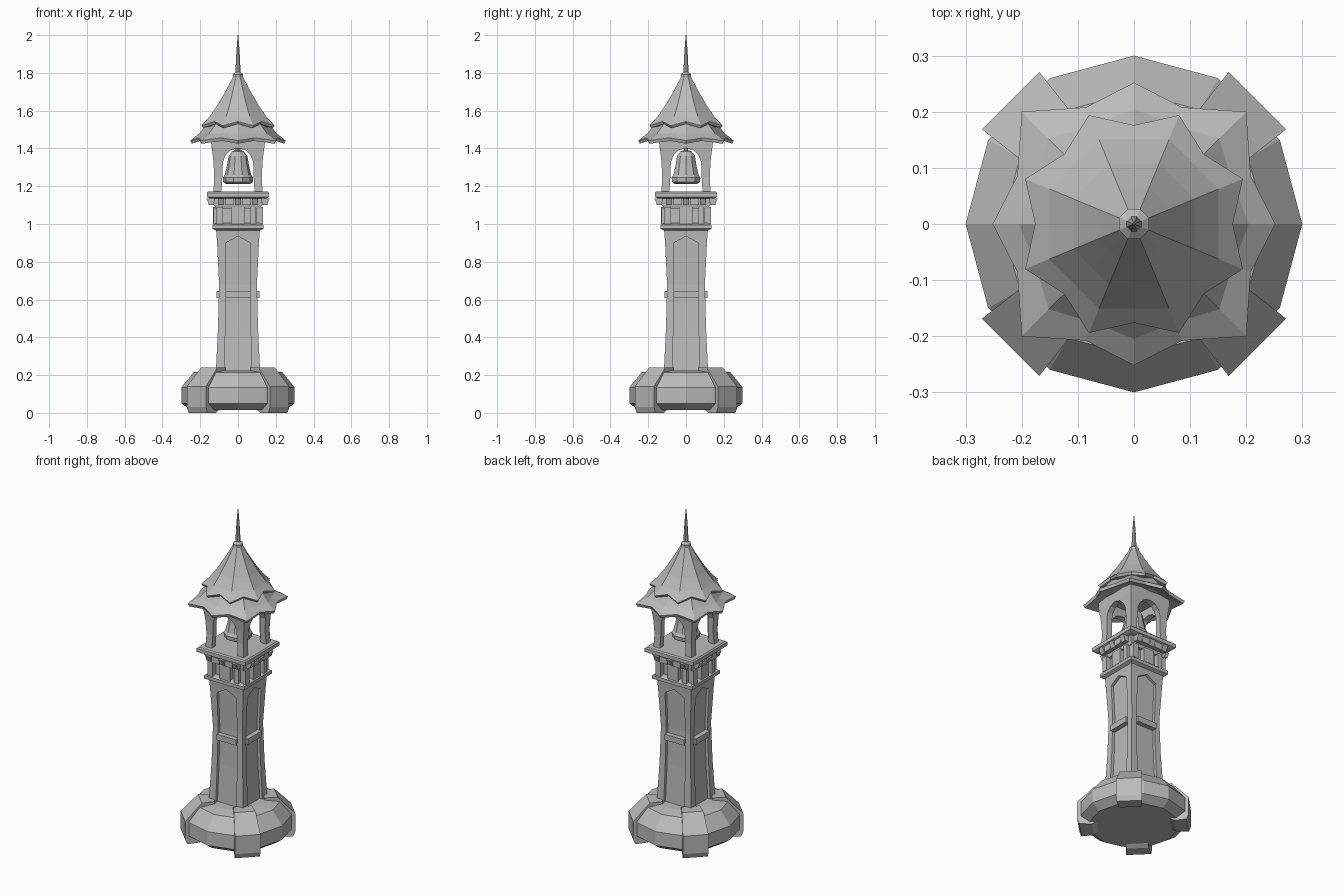
import bpy, bmesh, math
from mathutils import Matrix, Vector

cube = bpy.data.objects.get("Cube")
if cube:
    bpy.data.objects.remove(cube)

stone = bpy.data.materials.new("grey_stone")
stone.use_nodes = True
GREY = (0.5, 0.5, 0.5, 1)
stone.diffuse_color = GREY
stone.node_tree.nodes["Principled BSDF"].inputs["Base Color"].default_value = GREY


def finish(name, bm, copies=1, turn=0.0):
    """Store the mesh, repeated around the z axis."""
    geom = bm.verts[:] + bm.edges[:] + bm.faces[:]
    for i in range(1, copies):
        new = bmesh.ops.duplicate(bm, geom=geom)["geom"]
        verts = [v for v in new if isinstance(v, bmesh.types.BMVert)]
        bmesh.ops.rotate(bm, verts=verts, matrix=Matrix.Rotation(i * math.tau / copies, 3, "Z"))
    bmesh.ops.rotate(bm, verts=bm.verts, matrix=Matrix.Rotation(turn, 3, "Z"))
    bmesh.ops.recalc_face_normals(bm, faces=bm.faces)
    mesh = bpy.data.meshes.new(name)
    bm.to_mesh(mesh)
    bm.free()
    mesh.materials.append(stone)
    obj = bpy.data.objects.new(name, mesh)
    bpy.context.collection.objects.link(obj)
    return obj


def loft(name, rings):
    """Skin a stack of equal point rings and cap both ends."""
    bm = bmesh.new()
    rows = [[bm.verts.new(p) for p in ring] for ring in rings]
    n = len(rows[0])
    for a, b in zip(rows, rows[1:]):
        for i in range(n):
            j = (i + 1) % n
            bm.faces.new((a[i], a[j], b[j], b[i]))
    bm.faces.new(rows[0][::-1])
    bm.faces.new(rows[-1])
    return finish(name, bm)


def lathe(name, profile, sides, phase=0.0):
    angles = [phase + i * math.tau / sides for i in range(sides)]
    return loft(name, [[(r * math.cos(a), r * math.sin(a), z) for a in angles] for r, z in profile])


def square(name, profile):
    """Stack of squares given by half width and height."""
    return lathe(name, [(h * math.sqrt(2), z) for h, z in profile], 4, math.pi / 4)


def roof(name, rings, phase=0.0):
    """Sixteen-sided stack whose radii and heights cycle around the eave."""
    out = []
    for radii, heights in rings:
        ring = []
        for i in range(16):
            a = phase + i * math.tau / 16
            r = radii[i % len(radii)]
            ring.append((r * math.cos(a), r * math.sin(a), heights[i % len(heights)]))
        out.append(ring)
    return loft(name, out)


def arcade(name, levels, depth):
    """Four arched walls; each level is (height, outer half width, opening half width)."""
    bm = bmesh.new()

    def row(back):
        rows = []
        for z, h, w in levels:
            y = -h + back
            rows.append([bm.verts.new((x, y, z)) for x in (-h + back, -w, w, h - back)])
        return rows

    front, rear = row(0), row(depth)
    for k in range(len(levels) - 1):
        for i in (0, 2):
            for g in (front, rear):
                bm.faces.new((g[k][i], g[k][i + 1], g[k + 1][i + 1], g[k + 1][i]))
        if levels[k][2] > 0:
            for i in (1, 2):
                bm.faces.new((front[k][i], rear[k][i], rear[k + 1][i], front[k + 1][i]))
    bmesh.ops.remove_doubles(bm, verts=bm.verts, dist=0.0001)
    return finish(name, bm, 4)


def blocks(name, boxes):
    """Boxes (x, y, z, width, depth, height, bottom scale) repeated on all four sides."""
    bm = bmesh.new()
    for x, y, z, w, d, h, low in boxes:
        made = bmesh.ops.create_cube(bm, size=1)["verts"]
        for v in made:
            s = low if v.co.z < 0 else 1
            v.co = Vector((x + v.co.x * w, y + (v.co.y - 0.5) * d * s + d / 2, z + v.co.z * h))
    return finish(name, bm, 4)


# Round plinth
lathe("plinth", [(0.25, 0.015), (0.3, 0.05), (0.3, 0.135), (0.235, 0.215), (0.16, 0.225)], 12)

# Diagonal buttresses, narrowing toward the tower
bm = bmesh.new()
side = [(0.14, 0.24), (0.215, 0.24), (0.311, 0.14), (0.311, 0.03), (0.3, 0), (0.23, 0), (0.14, 0.05)]
pair = [[bm.verts.new((r, s * (0.035 + 0.12 * r), z)) for r, z in side] for s in (-1, 1)]
for loop in pair:
    bm.faces.new(loop)
for i in range(len(side)):
    j = (i + 1) % len(side)
    bm.faces.new((pair[0][i], pair[0][j], pair[1][j], pair[1][i]))
finish("buttresses", bm, 4, math.pi / 4)

# Tapering shaft with pointed recessed panels
square("shaft_core", [(0.1, 0.2), (0.088, 0.45), (0.083, 0.68), (0.098, 0.97)])
arcade("shaft_frame", [(0.2, 0.118, 0.07), (0.45, 0.106, 0.067), (0.68, 0.1, 0.065),
                       (0.9, 0.111, 0.065), (0.935, 0.113, 0), (0.97, 0.116, 0)], 0.03)
blocks("panel_ledge", [(0, -0.1, 0.627, 0.132, 0.03, 0.035, 1)])

# String course and panelled neck
square("string_course", [(0.115, 0.965), (0.135, 0.975), (0.135, 0.995), (0.115, 1.005)])
square("neck_core", [(0.1, 0.99), (0.1, 1.1)])
blocks("neck_bars", [(0, -0.115, 1.045, 0.07, 0.03, 0.09, 1),
                     (-0.097, -0.115, 1.045, 0.036, 0.036, 0.09, 1),
                     (0.08, -0.115, 1.045, 0.03, 0.03, 0.09, 1)])

# Cornice, corbels and platform
square("cornice", [(0.12, 1.082), (0.124, 1.1), (0.128, 1.14)])
blocks("corbels", [(x, -0.148, 1.118, 0.032, 0.04, 0.036, 0.6)
                   for x in (-0.135, -0.09, -0.045, 0, 0.045, 0.09, 0.135)[1::2]]
       + [(x, -0.142, 1.118, 0.05, 0.03, 0.036, 1) for x in (-0.045, 0.045)])
square("platform", [(0.15, 1.135), (0.165, 1.143), (0.165, 1.165), (0.158, 1.172)])

# Open belfry with round arches
arcade("belfry", [(1.165, 0.13, 0.088), (1.25, 0.126, 0.083), (1.33, 0.13, 0.08), (1.365, 0.134, 0.066),
                  (1.39, 0.137, 0.04), (1.402, 0.139, 0), (1.47, 0.142, 0)], 0.036)

# Bell
lathe("bell", [(0.03, 1.24), (0.062, 1.212), (0.078, 1.222), (0.08, 1.245), (0.07, 1.26),
               (0.058, 1.31), (0.05, 1.36), (0.03, 1.385), (0.012, 1.39), (0.012, 1.46)], 10)

# Lower roof tier with pointed eaves
roof("lower_roof", [
    ([0.1], [1.45]),
    ([0.17, 0.157], [1.46]),
    ([0.245, 0.218, 0.275, 0.218], [1.425, 1.44, 1.425, 1.44]),
    ([0.252, 0.225, 0.283, 0.225], [1.442, 1.456, 1.442, 1.456]),
    ([0.205, 0.19, 0.215, 0.19], [1.48]),
    ([0.15, 0.14], [1.545]),
])

# Upper roof tier, a flared spire
roof("upper_roof", [
    ([0.1], [1.53]),
    ([0.2, 0.168], [1.508, 1.53]),
    ([0.21, 0.176], [1.52, 1.543]),
    ([0.163, 0.151], [1.568]),
    ([0.117, 0.108], [1.63]),
    ([0.07, 0.065], [1.705]),
    ([0.022, 0.0203], [1.79]),
], math.pi / 8)

# Finial
lathe("finial", [(0.02, 1.77), (0.029, 1.778), (0.029, 1.792), (0.014, 1.804), (0.012, 1.87),
                 (0.007, 1.94), (0.002, 2.0)], 8, math.pi / 8)
